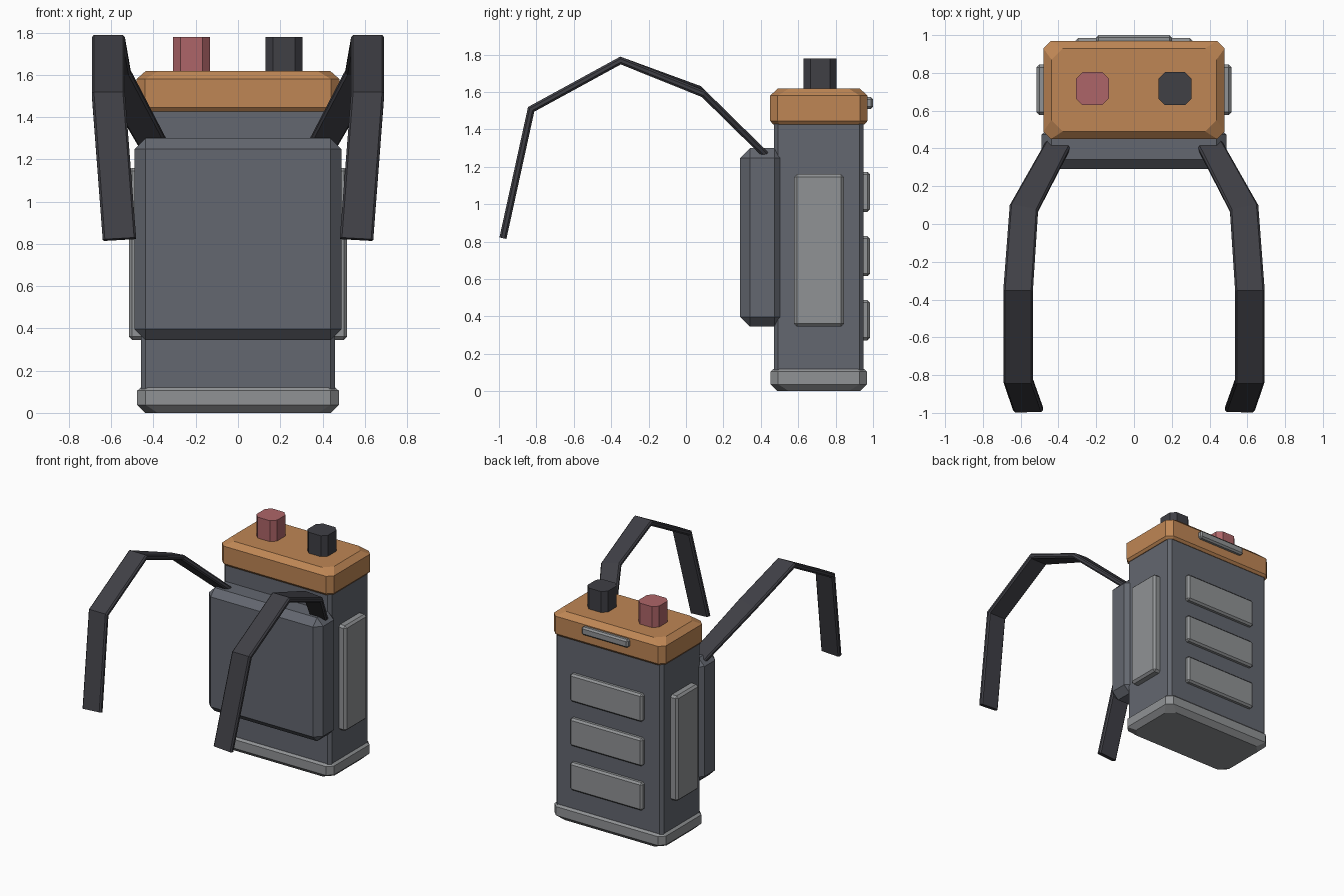
import bpy, bmesh
from mathutils import Vector

if "Cube" in bpy.data.objects:
    bpy.data.objects.remove(bpy.data.objects["Cube"])


def material(name, rgb):
    m = bpy.data.materials.new(name)
    m.diffuse_color = (*rgb, 1)
    m.use_nodes = True
    m.node_tree.nodes["Principled BSDF"].inputs["Base Color"].default_value = m.diffuse_color
    return m


SHELL = material("slate", (0.125, 0.135, 0.16))
TRIM = material("light_grey", (0.28, 0.29, 0.30))
LID = material("tan", (0.52, 0.24, 0.09))
RED = material("dull_red", (0.42, 0.13, 0.14))
DARK = material("charcoal", (0.05, 0.05, 0.06))


def loft(name, rings, mat):
    """Skin equal-sized point rings and close both ends."""
    bm = bmesh.new()
    vs = [[bm.verts.new(p) for p in r] for r in rings]
    n = len(vs[0])
    for a, b in zip(vs, vs[1:]):
        for i in range(n):
            j = (i + 1) % n
            bm.faces.new((a[i], a[j], b[j], b[i]))
    bm.faces.new(vs[0])
    bm.faces.new(vs[-1])
    bmesh.ops.recalc_face_normals(bm, faces=bm.faces)
    me = bpy.data.meshes.new(name)
    bm.to_mesh(me)
    bm.free()
    ob = bpy.data.objects.new(name, me)
    bpy.context.collection.objects.link(ob)
    me.materials.append(mat)
    return ob


def cut_rect(cx, cy, hx, hy, c, z):
    """Rectangle with cut corners at height z."""
    q = [(hx, hy - c), (hx - c, hy), (c - hx, hy), (-hx, hy - c),
         (-hx, c - hy), (c - hx, -hy), (hx - c, -hy), (hx, c - hy)]
    return [(cx + x, cy + y, z) for x, y in q]


def stack(name, cx, cy, sections, mat):
    return loft(name, [cut_rect(cx, cy, *s) for s in sections], mat)


def box(name, lo, hi, bevel, mat):
    lo, hi = Vector(lo), Vector(hi)
    bm = bmesh.new()
    bmesh.ops.create_cube(bm, size=1)
    for v in bm.verts:
        v.co = (lo + hi) / 2 + v.co * (hi - lo)
    bmesh.ops.bevel(bm, geom=bm.edges[:], offset=bevel, segments=1,
                    affect='EDGES', profile=0.5)
    me = bpy.data.meshes.new(name)
    bm.to_mesh(me)
    bm.free()
    ob = bpy.data.objects.new(name, me)
    bpy.context.collection.objects.link(ob)
    me.materials.append(mat)
    return ob


# Tank body, foot and lid
CY = 0.71
stack("tank_body", 0, CY, [(0.46, 0.24, 0.022, 0.08), (0.46, 0.24, 0.022, 1.46)], SHELL)
stack("base_rim", 0, CY, [(0.44, 0.22, 0.06, 0), (0.477, 0.257, 0.04, 0.037),
                          (0.477, 0.257, 0.04, 0.105), (0.46, 0.242, 0.035, 0.12)], TRIM)
stack("lid", 0, CY, [(0.465, 0.245, 0.035, 1.427), (0.48, 0.26, 0.04, 1.445),
                     (0.48, 0.26, 0.04, 1.58), (0.437, 0.22, 0.06, 1.618)], LID)

# Terminals on the lid
for name, x, mat in (("red_terminal", -0.22, RED), ("dark_terminal", 0.217, DARK)):
    stack(name, x, 0.717, [(0.088, 0.088, 0.036, 1.58), (0.088, 0.088, 0.036, 1.78)], mat)

# Front pad, rear plates and lid clip
box("front_pad", (-0.49, 0.29, 0.345), (0.49, 0.525, 1.30), 0.052, SHELL)
for i in range(3):
    z = 0.272 + 0.343 * i
    box(f"rear_plate_{i + 1}", (-0.31, 0.92, z), (0.31, 0.984, z + 0.215), 0.014, TRIM)
box("lid_clip", (-0.2, 0.94, 1.51), (0.2, 1.0, 1.572), 0.012, TRIM)

# Strap stations: inner x, outer x, y, z
PATH = [(0.33, 0.465, 0.425, 1.265), (0.508, 0.658, 0.082, 1.602), (0.535, 0.692, -0.35, 1.768),
        (0.535, 0.692, -0.828, 1.507), (0.482, 0.64, -0.978, 0.822)]
SKEW = [0.012, 0.018, 0, 0, -0.004]  # outer edge leads along the path


def strap_rings(side, half=0.019, cham=0.01):
    pts = [Vector((p[2], p[3])) for p in PATH]
    rings = []
    for i, (xi, xo, y, z) in enumerate(PATH):
        dirs = [(pts[k + 1] - pts[k]).normalized() for k in (i - 1, i) if 0 <= k < len(pts) - 1]
        t = sum(dirs, Vector((0, 0))).normalized()
        n = Vector((-t.y, t.x)) / t.dot(dirs[0])
        ring = []
        for x, v in ((xi, -1), (xi, 1), (xo, 1), (xo, -1)):
            s = 1 if x == xo else -1
            face = (x - s * cham, v * half)
            edge = (x, v * half * 0.45)
            pair = (edge, face) if (s < 0) == (v > 0) else (face, edge)
            for px, h in pair:
                d = -dirs[0] * SKEW[i] * s
                ring.append((side * px, y + d.x + n.x * h, z + d.y + n.y * h))
        rings.append(ring)
    return rings


# Shoulder straps and side plates, one per side
for side, tag in ((-1, "left"), (1, "right")):
    loft(f"{tag}_strap", strap_rings(side), DARK)
    a, b = sorted((side * 0.43, side * 0.517))
    box(f"{tag}_side_plate", (a, 0.577, 0.345), (b, 0.845, 1.16), 0.016, TRIM)
